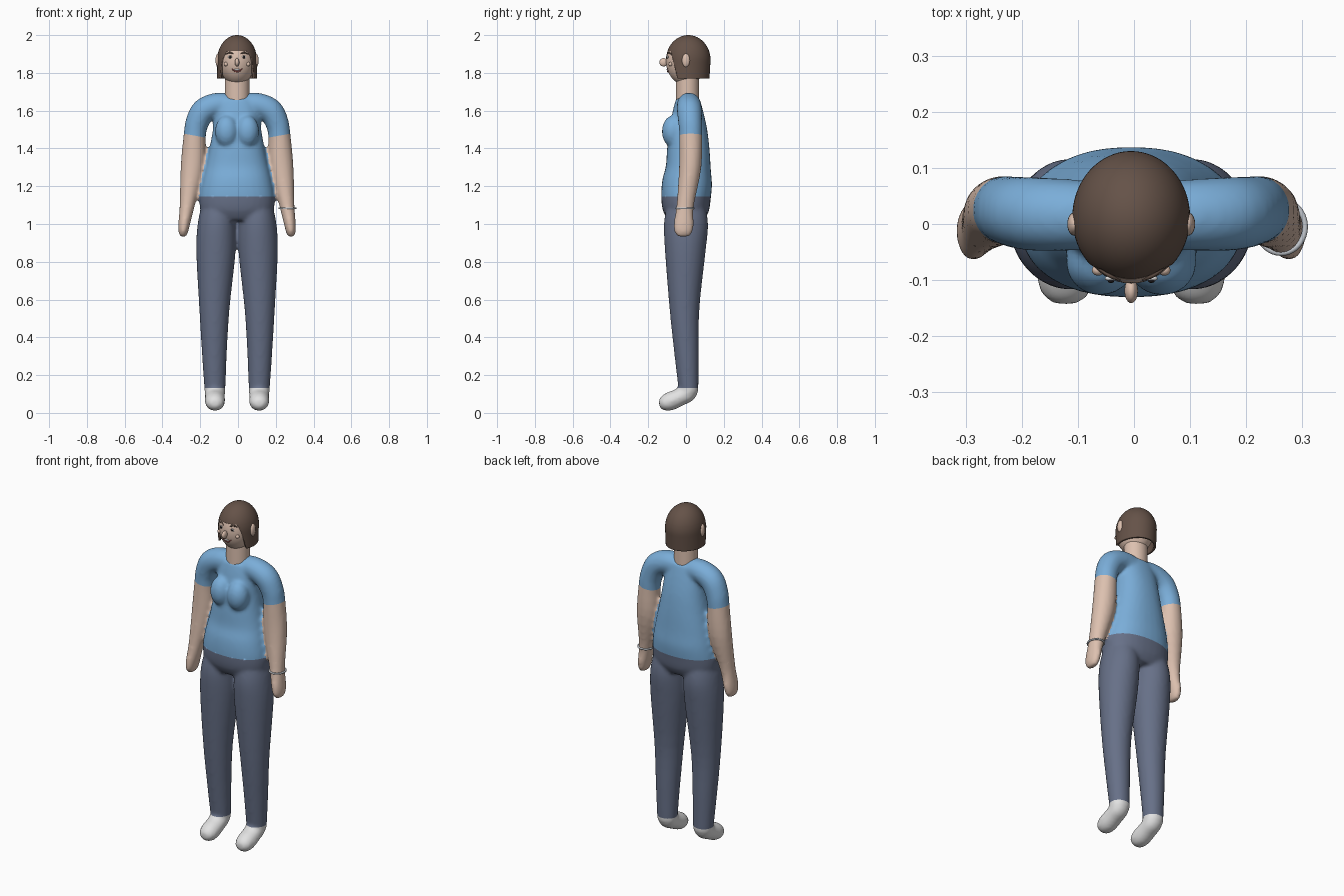
import bpy, bmesh, math
from mathutils import Vector

cube = bpy.data.objects.get("Cube")
if cube:
    bpy.data.objects.remove(cube, do_unlink=True)

OFFSET = Vector((-0.005, 0, 0))
SIDES = (-1, 1)


def material(name, rgb):
    m = bpy.data.materials.new(name)
    m.use_nodes = True
    color = (*rgb, 1)
    m.diffuse_color = color
    bsdf = m.node_tree.nodes["Principled BSDF"]
    bsdf.inputs["Base Color"].default_value = color
    bsdf.inputs["Roughness"].default_value = 0.7
    return m


SHIRT = material("shirt blue", (0.195, 0.42, 0.69))
TROUSERS = material("trouser slate", (0.135, 0.163, 0.245))
SKIN = material("skin", (0.72, 0.53, 0.43))
SHOES = material("shoe white", (0.76, 0.76, 0.76))
HAIR = material("hair brown", (0.13, 0.085, 0.065))
DARK = material("eye dark", (0.02, 0.015, 0.015))
LIPS = material("lip red", (0.35, 0.1, 0.09))
SILVER = material("bracelet silver", (0.55, 0.58, 0.62))


def finish(name, bm, *mats):
    bmesh.ops.recalc_face_normals(bm, faces=bm.faces)
    mesh = bpy.data.meshes.new(name)
    bm.to_mesh(mesh)
    bm.free()
    for m in mats:
        mesh.materials.append(m)
    mesh.shade_smooth()
    obj = bpy.data.objects.new(name, mesh)
    obj.location = OFFSET
    bpy.context.collection.objects.link(obj)
    return obj


def spline(stations, steps=4):
    """Catmull-Rom interpolation through the stations."""
    pts = [Vector(s) for s in stations]
    pts = [pts[0]] + pts + [pts[-1]]
    out = []
    for a, b, c, d in zip(pts, pts[1:], pts[2:], pts[3:]):
        for i in range(steps):
            t = i / steps
            out.append(0.5 * (2 * b + (c - a) * t + (2 * a - 5 * b + 4 * c - d) * t**2
                              + (3 * b - a - 3 * c + d) * t**3))
    return out + [pts[-1]]


def loft(bm, stations, ref=(0, 1, 0), power=2.0, n=32):
    """Skin rings along a path; station = x, y, z, radius along ref, radius across."""
    rows, ref = spline(stations), Vector(ref)
    rings = []
    for i, s in enumerate(rows):
        tangent = rows[min(i + 1, len(rows) - 1)].copy() - rows[max(i - 1, 0)]
        tangent = Vector(tangent[:3]).normalized()
        across = tangent.cross(ref).normalized()
        along = across.cross(tangent)
        ring = []
        for k in range(n):
            c, d = math.cos(math.tau * k / n), math.sin(math.tau * k / n)
            c = math.copysign(abs(c) ** (2 / power), c)
            d = math.copysign(abs(d) ** (2 / power), d)
            ring.append(bm.verts.new(Vector(s[:3]) + along * c * s[3] + across * d * s[4]))
        rings.append(ring)
    for r, q in zip(rings, rings[1:]):
        for k in range(n):
            bm.faces.new((r[k], r[(k + 1) % n], q[(k + 1) % n], q[k]))
    bm.faces.new(rings[0])
    bm.faces.new(rings[-1])


def ball(bm, center, radii, u=24, v=16):
    new = bmesh.ops.create_uvsphere(bm, u_segments=u, v_segments=v, radius=1)["verts"]
    bmesh.ops.scale(bm, vec=radii, verts=new)
    bmesh.ops.translate(bm, vec=center, verts=new)


def cut(bm, point, normal):
    bmesh.ops.bisect_plane(bm, geom=bm.verts[:] + bm.edges[:] + bm.faces[:],
                           plane_co=point, plane_no=normal)


# Clothed body: torso, bust, arms, legs and feet fused into one skin
bm = bmesh.new()
loft(bm, [(0, 0, 1.02, .095, .16), (0, 0, 1.07, .122, .193), (0, 0, 1.14, .131, .198),
          (0, .006, 1.22, .132, .186), (0, .012, 1.3, .119, .168), (0, .012, 1.4, .112, .146),
          (0, .012, 1.5, .1, .128), (0, .01, 1.6, .08, .115), (0, .01, 1.665, .062, .095)],
     power=2.25)
for s in SIDES:
    ball(bm, (s * .055, -.068, 1.49), (.062, .06, .085))
    # arm and mitten hand
    loft(bm, [(s * .04, .015, 1.628, .06, .064), (s * .11, .016, 1.63, .064, .064),
              (s * .176, .018, 1.6, .066, .066), (s * .21, .022, 1.54, .063, .062),
              (s * .224, .025, 1.47, .061, .059), (s * .235, .022, 1.3, .059, .064),
              (s * .264, -.004, 1.1, .046, .04), (s * .28, -.012, 1.0, .053, .031),
              (s * .285, -.014, .955, .047, .025), (s * .285, -.014, .932, .028, .014)])
    # leg
    loft(bm, [(s * .1, 0, 1.1, .1, .085), (s * .107, 0, 1.0, .117, .101),
              (s * .112, -.004, .85, .107, .104), (s * .12, -.008, .55, .079, .08),
              (s * .12, .004, .3, .064, .065), (s * .117, .014, .11, .052, .055)])
    # foot
    loft(bm, [(s * .117, .014, .16, .05, .048), (s * .117, .01, .11, .053, .05),
              (s * .117, -.03, .085, .053, .047), (s * .117, -.088, .06, .053, .049),
              (s * .117, -.125, .05, .042, .037), (s * .117, -.142, .047, .02, .018)],
         ref=(1, 0, 0))
raw = finish("body_base", bm)
remesh = raw.modifiers.new("fuse", "REMESH")
remesh.mode = "VOXEL"
remesh.voxel_size = 0.01
soften = raw.modifiers.new("soften", "SMOOTH")
soften.factor = 0.5
soften.iterations = 7
graph = bpy.context.evaluated_depsgraph_get()
fused = bpy.data.meshes.new_from_object(raw.evaluated_get(graph))
bm = bmesh.new()
bm.from_mesh(fused)
bpy.data.objects.remove(raw, do_unlink=True)
bpy.data.meshes.remove(fused)

# Clean garment hems, then colour by region
WAIST, ANKLE, SLEEVE, TILT = 1.145, 0.132, 1.468, 0.18
cut(bm, (0, 0, WAIST), (0, 0, 1))
cut(bm, (0, 0, ANKLE), (0, 0, 1))
for s in SIDES:
    cut(bm, (s * .225, 0, SLEEVE), (-s * TILT, 0, 1))
for f in bm.faces:
    c = f.calc_center_median()
    x = abs(c.x)
    on_arm = x > .155 + max(0, 1.4 - c.z) * .2 and c.z > .9
    if c.z < 1.22:
        on_arm = x > .197 + max(0, 1.2 - c.z) * .1 and c.z > .9
    f.smooth = True
    if on_arm:
        f.material_index = 2 if c.z < SLEEVE + (x - .225) * TILT else 0
    else:
        f.material_index = 0 if c.z > WAIST else 1 if c.z > ANKLE else 3
finish("clothed_body", bm, SHIRT, TROUSERS, SKIN, SHOES)

# Neck
bm = bmesh.new()
loft(bm, [(0, .008, 1.62, .061, .065), (0, .008, 1.7, .061, .065), (0, .008, 1.83, .061, .065)])
bpy_neck = finish("neck", bm, SKIN)

# Head
HEAD_Z, HEAD_R = 1.865, Vector((.096, .106, .13))
bm = bmesh.new()
ball(bm, (0, 0, HEAD_Z), HEAD_R, 48, 32)
finish("head", bm, SKIN)


def face_y(x, z):
    return -HEAD_R.y * math.sqrt(1 - (x / HEAD_R.x) ** 2 - ((z - HEAD_Z) / HEAD_R.z) ** 2)


# Bobbed hair: a dome with straight sides, opened around the face
bm = bmesh.new()
ball(bm, (0, .012, 1.868), (.105, .118, .132), 64, 32)
for v in bm.verts:
    if v.co.z < 1.868:
        t = (1.868 - v.co.z) / .132
        flat = Vector((v.co.x, v.co.y - .012))
        if flat.length > .001:
            a = math.atan2(flat.y / .118, flat.x / .105)
            v.co.x, v.co.y = .105 * math.cos(a), .012 + .118 * math.sin(a)
            v.co.y -= .008 * t * (v.co.y > 0)
HEM, FRINGE, SLOPE = 1.77, 1.915, 0.25
cut(bm, (0, 0, HEM), (0, 0, 1))
cut(bm, (0, 0, FRINGE), (0, 0, 1))
cut(bm, (0, -.045, HEM), (0, 1, SLOPE))
gone = []
for f in bm.faces:
    c = f.calc_center_median()
    in_front = c.y + .045 + SLOPE * (c.z - HEM) < 0
    if c.z < HEM or (c.z < FRINGE and in_front):
        gone.append(f)
bmesh.ops.delete(bm, geom=gone, context="FACES")
hair = finish("hair", bm, HAIR)
shell = hair.modifiers.new("thickness", "SOLIDIFY")
shell.thickness = 0.012
shell.offset = -1

# Ears and facial features, paired
for s, side in zip(SIDES, ("right", "left")):
    def feature(name, mat, center, radii):
        b = bmesh.new()
        ball(b, center, radii, 20, 12)
        finish(side + "_" + name, b, mat)
    feature("ear", SKIN, (s * .101, 0, 1.866), (.013, .021, .036))
    feature("eye", SHOES, (s * .036, face_y(.036, 1.884), 1.884), (.011, .005, .008))
    feature("pupil", DARK, (s * .036, face_y(.036, 1.884) - .004, 1.884), (.006, .004, .007))
    feature("cheek", SKIN, (s * .059, face_y(.059, 1.846), 1.846), (.011, .01, .011))
    bm = bmesh.new()
    loft(bm, [(s * x, face_y(x, z), z, r, r) for x, z, r in
              ((.02, 1.9, .002), (.038, 1.908, .005), (.06, 1.899, .002))], n=10)
    finish(side + "_eyebrow", bm, HAIR)

# Nose
bm = bmesh.new()
ball(bm, (0, -.119, 1.856), (.012, .022, .022))
finish("nose", bm, SKIN)

# Smiling mouth with teeth
bm = bmesh.new()
loft(bm, [(x, face_y(x, z), z, r, r) for x, z, r in
          ((-.028, 1.822, .002), (-.014, 1.811, .004), (0, 1.807, .005),
           (.014, 1.811, .004), (.028, 1.822, .002))], n=10)
finish("lips", bm, LIPS)
bm = bmesh.new()
ball(bm, (0, face_y(0, 1.817), 1.817), (.015, .004, .005))
finish("teeth", bm, SHOES)

# Bracelet on the left wrist
bpy.ops.mesh.primitive_torus_add(major_radius=.043, minor_radius=.005, major_segments=40,
                                 minor_segments=10, location=Vector((.267, -.005, 1.083)) + OFFSET)
bracelet = bpy.context.object
bracelet.name = "bracelet"
bracelet.scale.y = 1.08
bracelet.data.materials.append(SILVER)
bracelet.data.shade_smooth()
